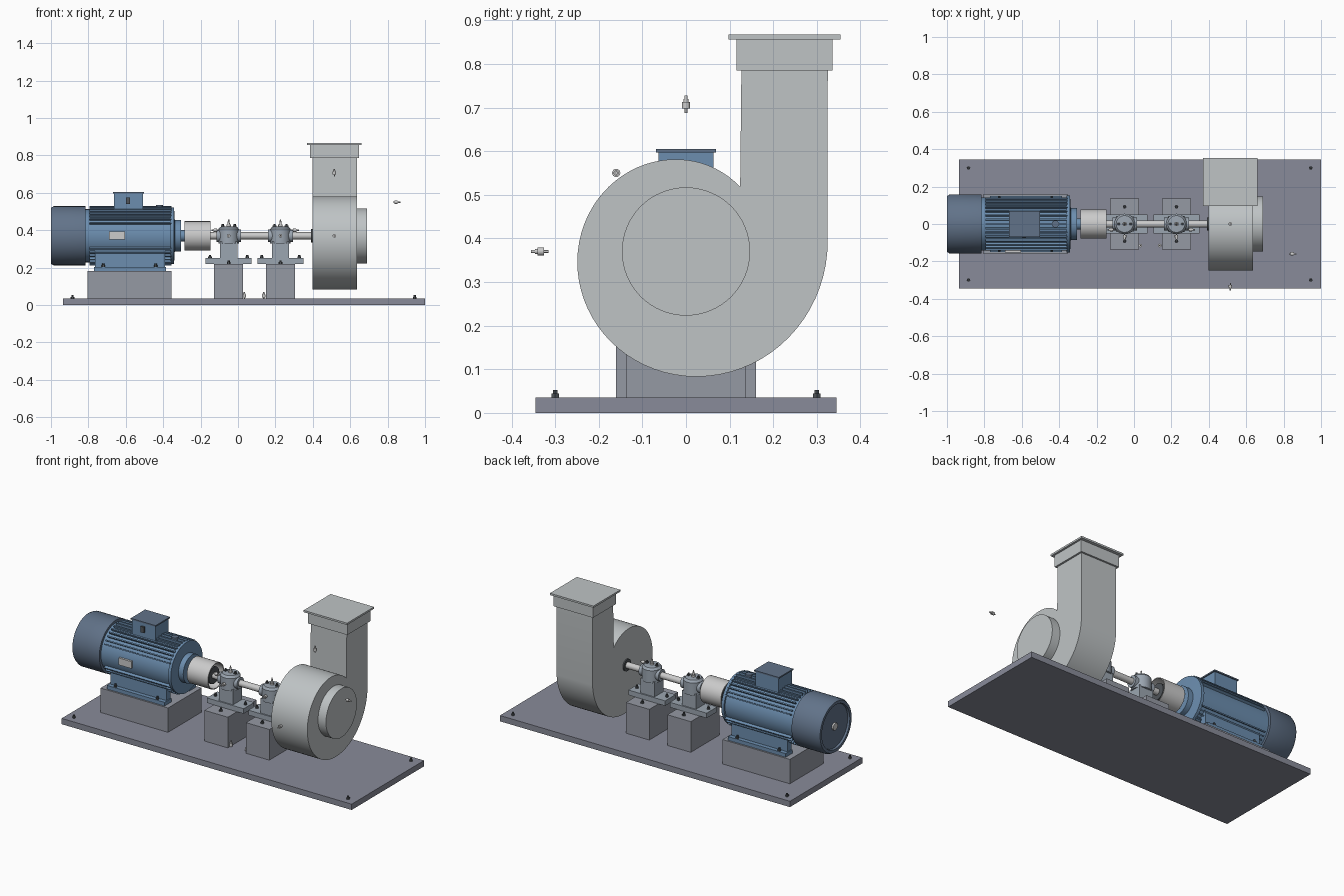
import bpy, bmesh
from math import sin, cos, pi, radians
from mathutils import Vector, Matrix

if "Cube" in bpy.data.objects:
    bpy.data.objects.remove(bpy.data.objects["Cube"])

AX = 0.37  # shaft axis height


def mat(name, rgb):
    m = bpy.data.materials.new(name)
    m.diffuse_color = (*rgb, 1)
    m.use_nodes = True
    m.node_tree.nodes["Principled BSDF"].inputs["Base Color"].default_value = m.diffuse_color
    return m


BASE = mat("base_paint", (0.25, 0.26, 0.32))
PED = mat("pedestal_grey", (0.30, 0.32, 0.37))
BLUE = mat("motor_blue", (0.15, 0.27, 0.43))
SLATE = mat("cover_slate", (0.12, 0.17, 0.25))
STEEL = mat("bright_steel", (0.62, 0.63, 0.65))
CASE = mat("casing_grey", (0.52, 0.55, 0.56))
DARK = mat("dark_metal", (0.08, 0.09, 0.10))
IRON = mat("bearing_iron", (0.33, 0.38, 0.44))


def finish(bm, name, m, smooth=False):
    bmesh.ops.recalc_face_normals(bm, faces=bm.faces)
    me = bpy.data.meshes.new(name)
    bm.to_mesh(me)
    bm.free()
    ob = bpy.data.objects.new(name, me)
    bpy.context.collection.objects.link(ob)
    me.materials.append(m)
    if smooth:
        bpy.ops.object.select_all(action='DESELECT')
        bpy.context.view_layer.objects.active = ob
        ob.select_set(True)
        bpy.ops.object.shade_smooth_by_angle(angle=radians(35))
    return ob


def add_box(bm, x, y, z, rot=None):
    size = Matrix.Diagonal((x[1] - x[0], y[1] - y[0], z[1] - z[0], 1))
    mid = Matrix.Translation(((x[0] + x[1]) / 2, (y[0] + y[1]) / 2, (z[0] + z[1]) / 2))
    bmesh.ops.create_cube(bm, size=1, matrix=(rot or Matrix()) @ mid @ size)


def box(name, x, y, z, m):
    bm = bmesh.new()
    add_box(bm, x, y, z)
    return finish(bm, name, m)


def lathe(name, profile, origin, direction, m, n=48, closed=False):
    """Revolve (distance, radius) points round an axis."""
    rot = Vector((0, 0, 1)).rotation_difference(Vector(direction)).to_matrix()
    bm, o = bmesh.new(), Vector(origin)
    rings = [[bm.verts.new(o + rot @ Vector((r * cos(2 * pi * i / n), r * sin(2 * pi * i / n), d)))
              for i in range(n)] for d, r in profile]
    pairs = list(zip(rings, rings[1:])) + ([(rings[-1], rings[0])] if closed else [])
    for a, b in pairs:
        for i in range(n):
            j = (i + 1) % n
            bm.faces.new((a[i], a[j], b[j], b[i]))
    if not closed:
        bm.faces.new(rings[0])
        bm.faces.new(rings[-1])
    return finish(bm, name, m, n > 8)


def xcyl(name, x0, x1, r, m, n=48):
    return lathe(name, [(x0, r), (x1, r)], (0, 0, AX), (1, 0, 0), m, n)


def bolt(name, x, y, z, h=0.018):
    lathe(name, [(0, 0.010), (h * .5, 0.010), (h * .5, 0.006), (h, 0.006)], (x, y, z), (0, 0, 1), DARK, 6)


def sensor(name, pos, direction):
    lathe(name, [(-0.020, 0.003), (-0.010, 0.003), (-0.010, 0.0095), (0.005, 0.0095),
                 (0.005, 0.006), (0.011, 0.006), (0.011, 0.0035), (0.020, 0.0035)],
          pos, direction, STEEL, 16)


# Base plate, plinth and anchor bolts
box("base_plate", (-0.935, 1.0), (-0.345, 0.345), (0, 0.035), BASE)
box("motor_plinth", (-0.805, -0.355), (-0.16, 0.16), (0.035, 0.182), PED)
for x in (-0.885, 0.945):
    for y in (-0.3, 0.3):
        bolt("anchor_bolt", x, y, 0.035)

# Motor body with cooling fins
xcyl("motor_body", -0.815, -0.36, 0.142, BLUE, 64)
bm = bmesh.new()
for k in range(40):
    a = 360 * k / 40
    if abs(cos(radians(a))) > 0.93:
        continue
    rot = Matrix.Translation((0, 0, AX)) @ Matrix.Rotation(radians(a), 4, 'X')
    add_box(bm, (-0.795, -0.355), (0.135, 0.158), (-0.0035, 0.0035), rot)
finish(bm, "motor_fins", BLUE)
lathe("motor_end_bell", [(-0.36, 0.152), (-0.342, 0.152), (-0.338, 0.085), (-0.306, 0.085),
                         (-0.306, 0.030), (-0.285, 0.030)], (0, 0, AX), (1, 0, 0), BLUE, 64)
lathe("fan_cover", [(-0.815, 0.158), (-0.985, 0.158), (-1.0, 0.150), (-1.0, 0.133), (-0.988, 0.130),
                    (-0.988, 0.02)], (0, 0, AX), (1, 0, 0), SLATE, 64)
xcyl("fan_cover_hub", -0.998, -0.98, 0.022, STEEL, 24)
box("name_plate", (-0.69, -0.605), (-0.153, -0.14), (0.35, 0.392), STEEL)

# Motor feet
for s in (-1, 1):
    box("motor_foot_pad", (-0.77, -0.385), sorted((s * 0.085, s * 0.15)), (0.182, 0.204), BLUE)
    box("motor_foot_web", (-0.765, -0.39), sorted((s * 0.085, s * 0.125)), (0.204, 0.29), BLUE)
    for x in (-0.72, -0.44):
        bolt("foot_bolt", x, s * 0.139, 0.204)

# Terminal box, cable gland and lifting boss
box("terminal_box", (-0.662, -0.508), (-0.063, 0.063), (0.49, 0.597), BLUE)
box("terminal_box_lid", (-0.668, -0.502), (-0.069, 0.069), (0.597, 0.605), SLATE)
box("cable_gland", (-0.6, -0.578), (-0.072, -0.06), (0.54, 0.576), DARK)
lathe("lifting_boss", [(0, 0.019), (0.03, 0.019)], (-0.42, 0, 0.505), (0, 0, 1), SLATE, 24)

# Shaft, coupling hubs and open-ended guard
xcyl("drive_shaft", -0.3, 0.42, 0.019, STEEL, 32)
xcyl("coupling_hub_motor", -0.275, -0.222, 0.05, DARK)
xcyl("coupling_hub_fan", -0.212, -0.16, 0.05, DARK)
lathe("coupling_guard", [(-0.287, 0.078), (-0.147, 0.078), (-0.147, 0.073), (-0.287, 0.073)],
      (0, 0, AX), (1, 0, 0), STEEL, 48, True)

# Two bearing pedestals
for c in (-0.05, 0.227):
    box("bearing_pedestal", (c - 0.078, c + 0.078), (-0.137, 0.137), (0.035, 0.22), PED)
    box("bearing_sole_plate", (c - 0.123, c + 0.123), (-0.05, 0.05), (0.22, 0.25), IRON)
    box("bearing_column", (c - 0.046, c + 0.046), (-0.042, 0.042), (0.25, 0.34), IRON)
    lathe("bearing_housing", [(0.33, 0.055), (0.405, 0.055), (0.418, 0.045), (0.42, 0.02)],
          (c, 0, 0), (0, 0, 1), IRON)
    xcyl("bearing_seal", c - 0.066, c + 0.066, 0.034, IRON, 32).location.x = 0
    lathe("grease_nipple", [(0.418, 0.012), (0.43, 0.012), (0.43, 0.007), (0.458, 0.003)],
          (c, 0, 0), (0, 0, 1), STEEL, 12)
    for s in (-1, 1):
        bolt("cap_bolt", c + s * 0.032, 0, 0.415)
        bolt("pedestal_bolt", c, s * 0.092, 0.22)
        bolt("sole_bolt", c + s * 0.1, 0, 0.25)
    sensor("bearing_sensor", (c, -0.068, AX), (0, -1, 0))
    sensor("bearing_probe", (c + (-0.072 if c < 0 else 0.078), -0.03, 0.4), (-1 if c < 0 else 1, 0, 0))
sensor("base_sensor_a", (0.034, -0.115, 0.05), (0, 0, 1))
sensor("base_sensor_b", (0.138, -0.115, 0.05), (0, 0, 1))

# Volute casing: growing spiral running into a vertical discharge duct
pts = []
for i in range(63):
    t = 50 + 310 * i / 62
    r = 0.21 + 0.038 * (t - 90) / 90
    pts.append((r * cos(radians(t)), AX + r * sin(radians(t))))
pts += [(0.325, 0.785), (0.127, 0.785)]
bm = bmesh.new()
face = bm.faces.new([bm.verts.new((0.397, y, z)) for y, z in pts])
ext = bmesh.ops.extrude_face_region(bm, geom=[face], use_keep_orig=True)
bmesh.ops.translate(bm, vec=(0.24, 0, 0), verts=[v for v in ext["geom"] if isinstance(v, bmesh.types.BMVert)])
finish(bm, "volute_casing", CASE, True)
box("discharge_collar", (0.385, 0.648), (0.116, 0.336), (0.785, 0.856), CASE)
box("discharge_flange", (0.370, 0.660), (0.097, 0.354), (0.856, 0.867), CASE)
xcyl("inlet_ring", 0.63, 0.69, 0.147, CASE, 64)
xcyl("shaft_seal", 0.39, 0.40, 0.035, DARK, 32)

# Stand-off sensors round the fan
sensor("top_sensor", (0.515, 0, 0.708), (0, 0, 1))
sensor("side_sensor", (0.515, -0.335, AX), (0, -1, 0))
sensor("inlet_sensor", (0.848, -0.16, 0.55), (1, 0, 0))
